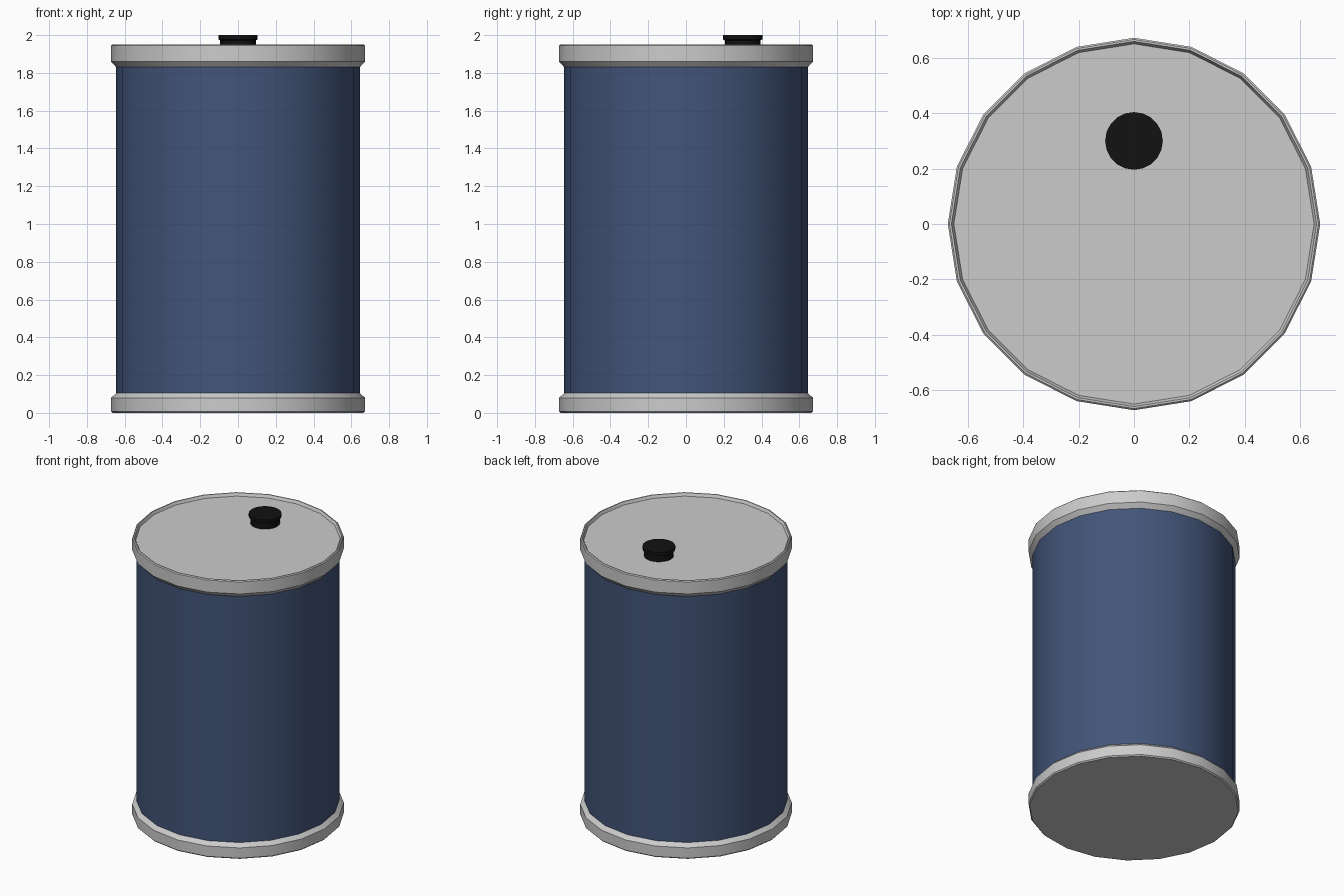
import bpy, bmesh, math

if "Cube" in bpy.data.objects:
    bpy.data.objects.remove(bpy.data.objects["Cube"])

def material(name, color):
    m = bpy.data.materials.new(name)
    m.diffuse_color = (*color, 1)
    m.use_nodes = True
    m.node_tree.nodes["Principled BSDF"].inputs["Base Color"].default_value = m.diffuse_color
    return m

def lathe(name, profile, sides=20, center=(0, 0), mat=None):
    """Spin an (r, z) profile; a radius of 0 closes to a pole."""
    bm = bmesh.new()
    rings = []
    for r, z in profile:
        n = sides if r > 0 else 1
        rings.append([bm.verts.new((r * math.cos(2 * math.pi * i / sides),
                                    r * math.sin(2 * math.pi * i / sides), z)) for i in range(n)])
    for a, b in zip(rings, rings[1:]):
        for i in range(sides):
            j = (i + 1) % sides
            quad = [a[i % len(a)], a[j % len(a)], b[j % len(b)], b[i % len(b)]]
            bm.faces.new(list(dict.fromkeys(quad)))
    bmesh.ops.recalc_face_normals(bm, faces=bm.faces[:])
    me = bpy.data.meshes.new(name)
    bm.to_mesh(me)
    bm.free()
    ob = bpy.data.objects.new(name, me)
    ob.location = (*center, 0)
    bpy.context.collection.objects.link(ob)
    if mat:
        me.materials.append(mat)
    bpy.ops.object.select_all(action='DESELECT')
    ob.select_set(True)
    bpy.context.view_layer.objects.active = ob
    bpy.ops.object.shade_smooth_by_angle(angle=math.radians(30))
    return ob

blue = material("blue_paint", (0.055, 0.09, 0.19))
black = material("black_plastic", (0.006, 0.006, 0.006))

# Painted drum wall
lathe("drum_wall", [(0.645, 0.105), (0.645, 1.83)], mat=blue)

# Bottom rim with closed base
lathe("bottom_rim", [(0, 0), (0.664, 0), (0.672, 0.008), (0.672, 0.08), (0.645, 0.105)])

# Top rim with the slightly sunken lid
lathe("top_rim_and_lid", [(0.645, 1.83), (0.672, 1.86), (0.672, 1.944), (0.666, 1.95),
                          (0.659, 1.95), (0.65, 1.93), (0, 1.93)])

# Screw cap: narrow neck under a wider head
lathe("screw_cap", [(0.094, 1.925), (0.094, 1.972), (0.104, 1.977), (0.104, 2.0), (0, 2.0)],
      center=(0, 0.3), mat=black)
